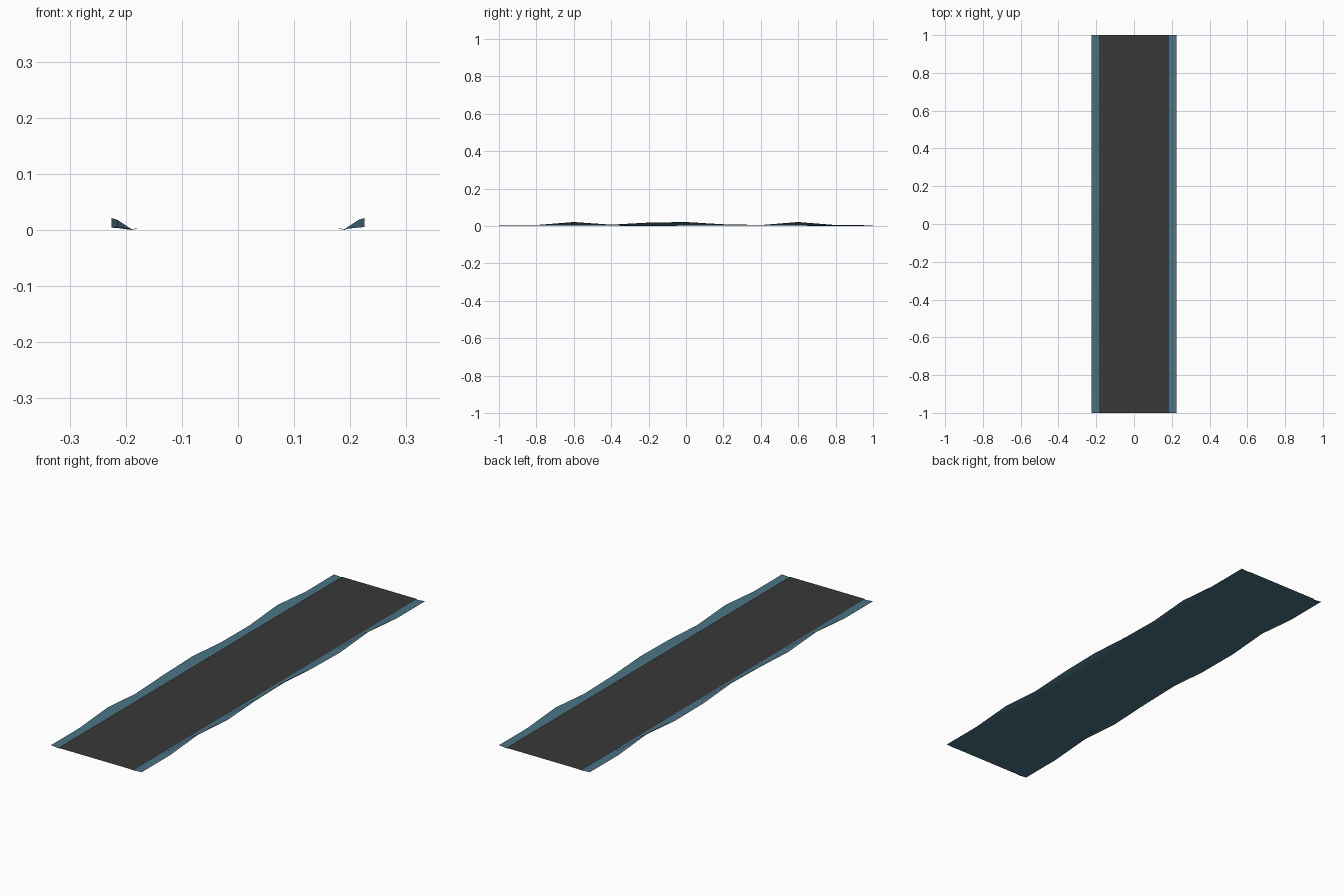
import bpy

if "Cube" in bpy.data.objects:
    bpy.data.objects.remove(bpy.data.objects["Cube"])


def material(name, rgb):
    m = bpy.data.materials.new(name)
    m.diffuse_color = (*rgb, 1.0)
    m.use_nodes = True
    m.node_tree.nodes["Principled BSDF"].inputs["Base Color"].default_value = m.diffuse_color
    return m


def mesh_object(name, verts, faces, mat):
    me = bpy.data.meshes.new(name)
    me.from_pydata(verts, [], faces)
    me.materials.append(mat)
    ob = bpy.data.objects.new(name, me)
    bpy.context.collection.objects.link(ob)
    return ob


asphalt = material("dark asphalt", (0.04, 0.04, 0.04))
teal = material("slate teal", (0.07, 0.17, 0.23))

# Rolling verges: height of each outer rim at eleven stations along y
left_rim = [.005, .005, .021, .007, .016, .021, .006, .005, .021, .004, .005]
right_rim = [.005, .005, .021, .007, .018, .021, .009, .005, .021, .005, .005]
columns = [-.225, -.215, -.19, -.175, .175, .19, .215, .225]

# Ground sheet: runs under the road and rises to the rims
verts, faces = [], []
for j, (l, r) in enumerate(zip(left_rim, right_rim)):
    y = -1 + j * 0.2
    left_dip = 0.0 if j == 9 else 0.0015
    right_dip = 0.0 if j == 4 else 0.0015
    heights = [l, l * .85, left_dip, .003, .003, right_dip, r * .85, r]
    verts += [(x, y, z) for x, z in zip(columns, heights)]
n = len(columns)
for j in range(len(left_rim) - 1):
    for i in range(n - 1):
        a = j * n + i
        faces.append((a, a + 1, a + n + 1, a + n))
ground = mesh_object("ground_sheet", verts, faces, teal)
for p in ground.data.polygons:
    p.use_smooth = True

# Flat road surface just above the ground
w, z = 0.186, 0.0045
mesh_object("road_surface",
            [(-w, -1, z), (w, -1, z), (w, 1, z), (-w, 1, z)],
            [(0, 1, 2, 3)], asphalt)
